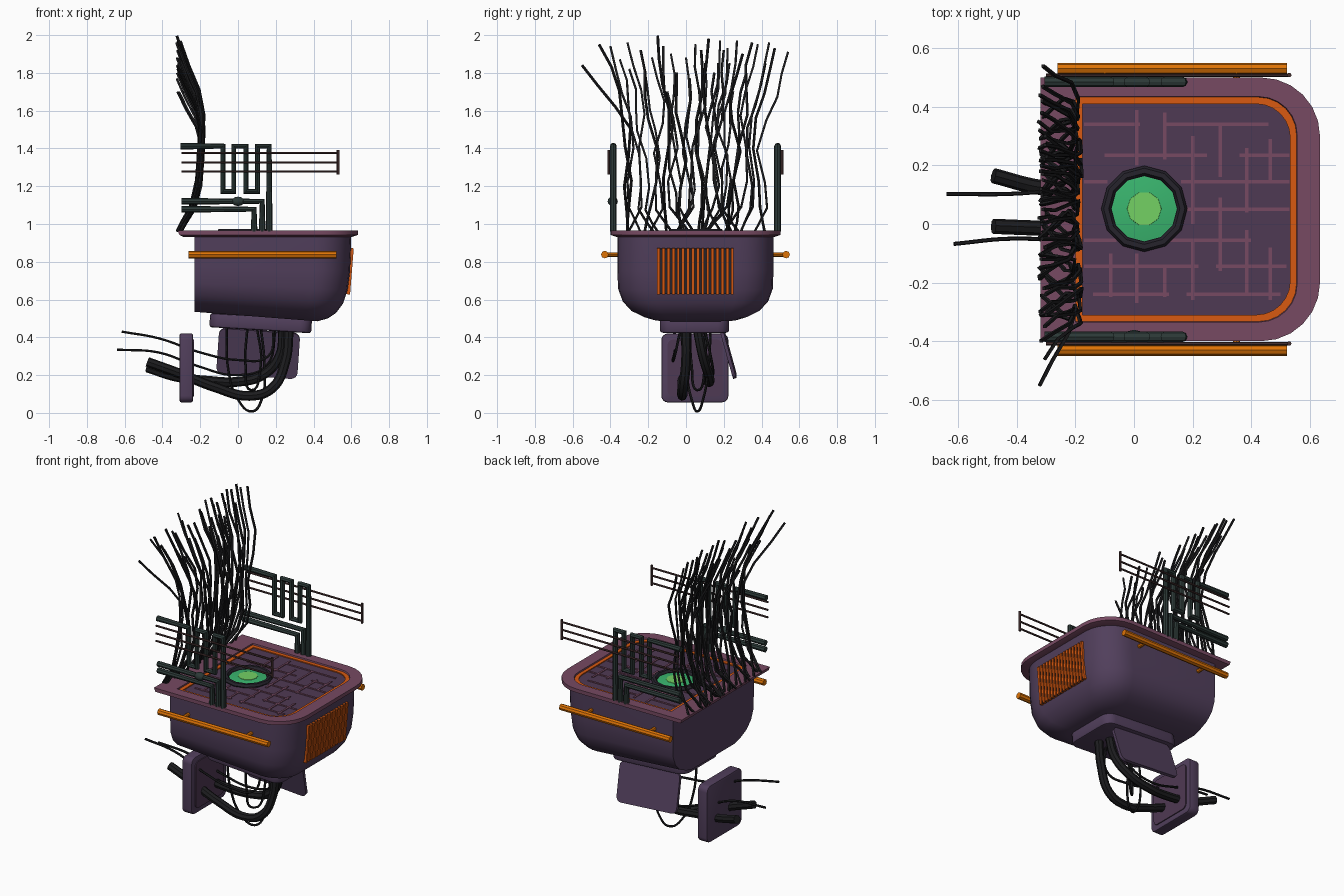
import bpy, bmesh, math, random
from mathutils import Vector

if "Cube" in bpy.data.objects:
    bpy.data.objects.remove(bpy.data.objects["Cube"])

random.seed(4)
CY = 0.05  # symmetry plane of the tub


def material(name, r, g, b):
    m = bpy.data.materials.new(name)
    m.diffuse_color = tuple((c / 255) ** 2.2 for c in (r, g, b)) + (1,)
    m.use_nodes = True
    m.node_tree.nodes["Principled BSDF"].inputs["Base Color"].default_value = m.diffuse_color
    return m


PURPLE = material("purple", 82, 65, 92)
PANEL = material("panel_purple", 80, 60, 84)
MAUVE = material("mauve", 118, 75, 98)
ORANGE = material("orange", 222, 115, 14)
RUST = material("rust_orange", 215, 90, 24)
PIPE = material("pipe_green", 48, 60, 58)
ROD = material("rod_brown", 72, 52, 52)
BLACK = material("cable_black", 34, 34, 36)
DARK = material("dark", 42, 40, 48)
GREEN = material("green", 60, 180, 110)
LIME = material("lime", 115, 208, 100)


def add(name, bm, mat):
    bmesh.ops.recalc_face_normals(bm, faces=bm.faces)
    me = bpy.data.meshes.new(name)
    bm.to_mesh(me)
    bm.free()
    ob = bpy.data.objects.new(name, me)
    bpy.context.collection.objects.link(ob)
    me.materials.append(mat)
    return ob


def outline(x0, x1, w, r, z, lift=0.0, n=6):
    """Square at x0, rounded at x1; lift raises the x0 end."""
    pts = [(x0, CY - w)]
    for sy, a0 in ((-1, -90), (1, 0)):
        for i in range(n + 1):
            a = math.radians(a0 + 90 * i / n)
            pts.append((x1 - r + r * math.cos(a), CY + sy * (w - r) + r * math.sin(a)))
    pts.append((x0, CY + w))
    return [(x, y, z + lift * (x1 - x) / (x1 - x0)) for x, y in pts]


def loft(name, rings, mat, caps=(True, True)):
    bm = bmesh.new()
    vs = [[bm.verts.new(p) for p in ring] for ring in rings]
    n = len(vs[0])
    for a, b in zip(vs, vs[1:]):
        for i in range(n):
            j = (i + 1) % n
            bm.faces.new((a[i], a[j], b[j], b[i]))
    if caps[0]:
        bm.faces.new(vs[0])
    if caps[1]:
        bm.faces.new(vs[-1])
    return add(name, bm, mat)


def box(name, c, s, mat, rot=(0, 0, 0), axis=None, r=0.0, soft=0.0):
    """Box; edges along the given axis rounded by r, then all by soft."""
    bm = bmesh.new()
    bmesh.ops.create_cube(bm, size=1)
    bmesh.ops.scale(bm, vec=s, verts=bm.verts)
    if r:
        ed = [e for e in bm.edges if abs((e.verts[0].co - e.verts[1].co)[axis]) > 1e-4]
        bmesh.ops.bevel(bm, geom=ed, offset=r, segments=4, profile=0.5, affect='EDGES')
    ob = add(name, bm, mat)
    ob.location, ob.rotation_euler = c, rot
    if soft:
        b = ob.modifiers.new("bevel", 'BEVEL')
        b.width, b.segments = soft, 2
    return ob


def tube(name, paths, r, mat, res=1, smooth=False):
    cu = bpy.data.curves.new(name, 'CURVE')
    cu.dimensions, cu.bevel_depth, cu.bevel_resolution = '3D', r, res
    cu.use_fill_caps, cu.resolution_u = True, 6
    for pts in paths:
        sp = cu.splines.new('BEZIER' if smooth else 'POLY')
        if smooth:
            sp.bezier_points.add(len(pts) - 1)
            for bp, p in zip(sp.bezier_points, pts):
                bp.co = p
                bp.handle_left_type = bp.handle_right_type = 'AUTO'
        else:
            sp.points.add(len(pts) - 1)
            for q, p in zip(sp.points, pts):
                q.co = (*p, 1)
    cu.materials.append(mat)
    ob = bpy.data.objects.new(name, cu)
    bpy.context.collection.objects.link(ob)
    return ob


def disc(name, c, r0, r1, z0, z1, mat, n=12):
    ring = lambda r, z: [(c[0] + r * math.cos(2 * math.pi * i / n),
                          c[1] + r * math.sin(2 * math.pi * i / n), z) for i in range(n)]
    return loft(name, [ring(r0, z0), ring(r1, z1)], mat)


# Tub with sloped, rounded underside
prof = [(0.945, 0.60, 0.413, 0.19), (0.75, 0.593, 0.413, 0.19), (0.65, 0.58, 0.41, 0.19),
        (0.58, 0.557, 0.385, 0.18), (0.53, 0.52, 0.34, 0.16), (0.50, 0.475, 0.275, 0.13),
        (0.485, 0.42, 0.22, 0.1)]
loft("tub", [outline(-0.23, x, w, r, z, 0.05 * min(1, (0.945 - z) / 0.4)) for z, x, w, r in prof], PURPLE)

# Rim with a recess, border band and panel
loft("rim", [outline(-0.29, 0.605, 0.42, 0.19, 0.932), outline(-0.31, 0.635, 0.45, 0.2, 0.942),
             outline(-0.32, 0.635, 0.45, 0.2, 0.966), outline(-0.20, 0.557, 0.385, 0.13, 0.966),
             outline(-0.20, 0.553, 0.381, 0.13, 0.948)], MAUVE)
loft("border_band", [outline(-0.199, 0.556, 0.384, 0.13, 0.957), outline(-0.175, 0.533, 0.36, 0.115, 0.957),
                     outline(-0.175, 0.533, 0.36, 0.115, 0.946)], RUST, (False, False))
loft("panel", [outline(-0.18, 0.535, 0.362, 0.115, 0.94), outline(-0.18, 0.535, 0.362, 0.115, 0.951)], PANEL)

# Broken grid of raised strips on the panel
for x, spans in {-0.08: [(-0.25, -0.1)], 0.01: [(0.2, 0.39), (-0.27, -0.1)],
                 0.105: [(0.22, 0.38), (-0.25, -0.15)], 0.2: [(0.0, 0.3), (-0.26, -0.06)],
                 0.295: [(0.16, 0.34), (-0.16, 0.09)], 0.385: [(0.04, 0.26), (-0.24, -0.02)],
                 0.465: [(0.15, 0.29), (-0.26, -0.08)]}.items():
    for a, b in spans:
        box("grid_strip", (x, (a + b) / 2, 0.952), (0.012, b - a, 0.006), MAUVE)
for y, spans in {0.34: [(-0.17, 0.02), (0.1, 0.46)], 0.235: [(-0.1, 0.25), (0.36, 0.53)],
                 0.145: [(-0.17, -0.09), (0.16, 0.53)], 0.05: [(0.18, 0.53)],
                 -0.055: [(-0.17, -0.06), (0.1, 0.4)], -0.145: [(-0.17, 0.22), (0.28, 0.52)],
                 -0.24: [(-0.14, 0.12), (0.18, 0.5)]}.items():
    for a, b in spans:
        box("grid_strip", ((a + b) / 2, y, 0.952), (b - a, 0.012, 0.006), MAUVE)

# Round green light
LC = (0.035, 0.052)
disc("light_base", LC, 0.125, 0.125, 0.945, 0.956, DARK)
bpy.ops.mesh.primitive_torus_add(location=(*LC, 0.958), major_radius=0.13, minor_radius=0.017,
                                 major_segments=12, minor_segments=6)
bpy.context.object.name = "light_ring"
bpy.context.object.data.materials.append(DARK)
disc("green_light", LC, 0.118, 0.06, 0.955, 0.964, GREEN)
disc("green_light_core", LC, 0.06, 0.058, 0.96, 0.966, LIME, 10)

# Side pipes, rods and handles on both sides
for s, side in ((-1, "front"), (1, "rear")):
    y = CY + s * 0.435
    path, up = [(-0.305, y, 1.412)], True
    for x in (-0.08, -0.022, 0.042, 0.104, 0.165):
        lo = 0.96 if x > 0.16 else 1.172
        path += [(x, y, 1.412 if up else lo), (x, y, lo if up else 1.412)]
        up = not up
    low = [[(-0.3, y, z), (x, y, z), (x, y, 0.96)] for x, z in ((0.128, 1.12), (0.085, 1.078))]
    tube(side + "_pipes", [path] + low, 0.018, PIPE, 2)
    yr = CY + s * 0.458
    tube(side + "_rods", [[(-0.3, yr, z), (0.53, yr, z)] for z in (1.375, 1.325, 1.277)], 0.006, ROD)
    tube(side + "_rod_post", [[(0.53, yr, 1.262), (0.53, yr, 1.392)]], 0.008, ROD)
    yh = CY + s * 0.48
    tube(side + "_handle", [[(-0.262, yh, 0.838), (0.522, yh, 0.838)]], 0.02, ORANGE, 2)
    tube(side + "_handle_mounts", [[(x, yh, 0.838), (x, CY + s * 0.4, 0.838)] for x in (-0.1, 0.35)],
         0.012, ORANGE, 2)
bpy.ops.mesh.primitive_uv_sphere_add(segments=10, ring_count=6, radius=1, location=(0, -0.388, 1.12))
bpy.context.object.name = "pipe_joint"
bpy.context.object.scale = (0.036, 0.027, 0.025)
bpy.context.object.data.materials.append(PIPE)

# Vent slats on the rounded end
box("vent_back", (0.585, CY, 0.75), (0.02, 0.4, 0.24), DARK, (0, 0.08, 0))
for i in range(16):
    box("vent_slat", (0.593, -0.145 + i * 0.026, 0.75), (0.02, 0.015, 0.245), RUST, (0, 0.08, 0))

# Underside mount, hanging slab and end plate
box("mount", (0.12, 0.045, 0.475), (0.54, 0.365, 0.075), PURPLE, (0, 0.06, 0), 2, 0.06, 0.012)
box("hanging_slab", (0.107, 0.225, 0.315), (0.43, 0.018, 0.25), PURPLE, (0.27, 0.07, 0), 1, 0.035)
box("end_plate", (-0.274, 0.047, 0.238), (0.07, 0.355, 0.365), PURPLE, (0, 0, 0), 0, 0.035, 0.008)
box("end_plate_inset", (-0.237, 0.047, 0.238), (0.008, 0.29, 0.3), PANEL, (0, 0, 0), 0, 0.03)

# Thick and thin cables below
tube("thick_cables", [
    [(0.27, 0.0, 0.45), (0.25, 0.0, 0.27), (0.18, -0.015, 0.13), (0.06, -0.02, 0.09),
     (-0.12, -0.02, 0.135), (-0.3, -0.015, 0.205), (-0.48, -0.008, 0.27)],
    [(0.24, 0.06, 0.45), (0.22, 0.09, 0.3), (0.13, 0.12, 0.2), (0.0, 0.125, 0.165),
     (-0.16, 0.115, 0.17), (-0.32, 0.125, 0.19), (-0.48, 0.165, 0.24)]], 0.026, BLACK, 2, True)
tube("thin_cables", [
    [(-0.64, 0.103, 0.335), (-0.42, 0.103, 0.32), (-0.22, 0.12, 0.25), (0.0, 0.14, 0.2),
     (0.15, 0.14, 0.25), (0.2, 0.1, 0.44)],
    [(-0.615, -0.068, 0.43), (-0.42, -0.05, 0.395), (-0.2, -0.06, 0.32), (0.0, -0.07, 0.28),
     (0.16, -0.06, 0.3), (0.19, -0.03, 0.44)],
    [(-0.06, -0.03, 0.46), (-0.05, 0.0, 0.22), (0.0, 0.03, 0.07), (0.075, 0.062, 0.008),
     (0.125, 0.09, 0.07), (0.14, 0.12, 0.25), (0.12, 0.13, 0.46)],
    [(0.05, 0.02, 0.46), (0.04, 0.03, 0.25), (0.07, 0.06, 0.12), (0.12, 0.1, 0.25), (0.1, 0.1, 0.46)]],
    0.007, BLACK, 1, True)

# Upright strands along the flat end, one per tip (y, z)
tips = [(-.55, 1.84), (-.46, 1.95), (-.4, 1.94), (-.31, 1.96), (-.3, 1.82), (-.24, 1.92), (-.22, 1.82),
        (-.15, 1.996), (-.12, 1.94), (-.08, 1.9), (-.05, 1.8), (.02, 1.77), (.05, 1.95), (.08, 1.92),
        (.12, 1.98), (.15, 1.8), (.18, 1.97), (.2, 1.92), (.22, 1.93), (.23, 1.85), (.27, 1.97),
        (.3, 1.9), (.32, 1.8), (.35, 1.96), (.38, 1.95), (.42, 1.85), (.44, 1.96), (.47, 1.93), (.54, 1.91),
        (-.1, 1.7), (.0, 1.88), (.17, 1.85), (.25, 1.7), (-.18, 1.88), (.1, 1.85), (-.35, 1.87)]
keys = [(0, -.31), (.05, -.285), (.13, -.24), (.27, -.207), (.45, -.195), (.62, -.19),
        (.75, -.215), (.88, -.27), (1, -.312)]
clamp = lambda v: max(-0.31, min(0.42, v))
strands = []
for ty, tz in tips:
    mid = clamp(CY + (ty - CY) * 0.78)
    root, wig, ph = clamp(mid + random.uniform(-.11, .11)), random.uniform(.02, .045), random.uniform(0, 6.3)
    dx, pts = random.uniform(-.014, .014), []
    for t, x in keys:
        y = root + (mid - root) * min(1, t / .15) + (ty - mid) * max(0, (t - .6) / .4) ** 1.3
        y += wig * math.sin(ph + t * 9) * math.sin(math.pi * t)
        pts.append((x + dx, y, 0.962 + (tz - 0.962) * t))
    strands.append(pts)
tube("strands", strands, 0.0075, BLACK, 0)

# Convert curves to meshes and smooth, keeping edges sharp
bpy.ops.object.select_all(action='SELECT')
bpy.context.view_layer.objects.active = bpy.data.objects["tub"]
bpy.ops.object.convert(target='MESH')
bpy.ops.object.shade_smooth_by_angle(angle=math.radians(32))
